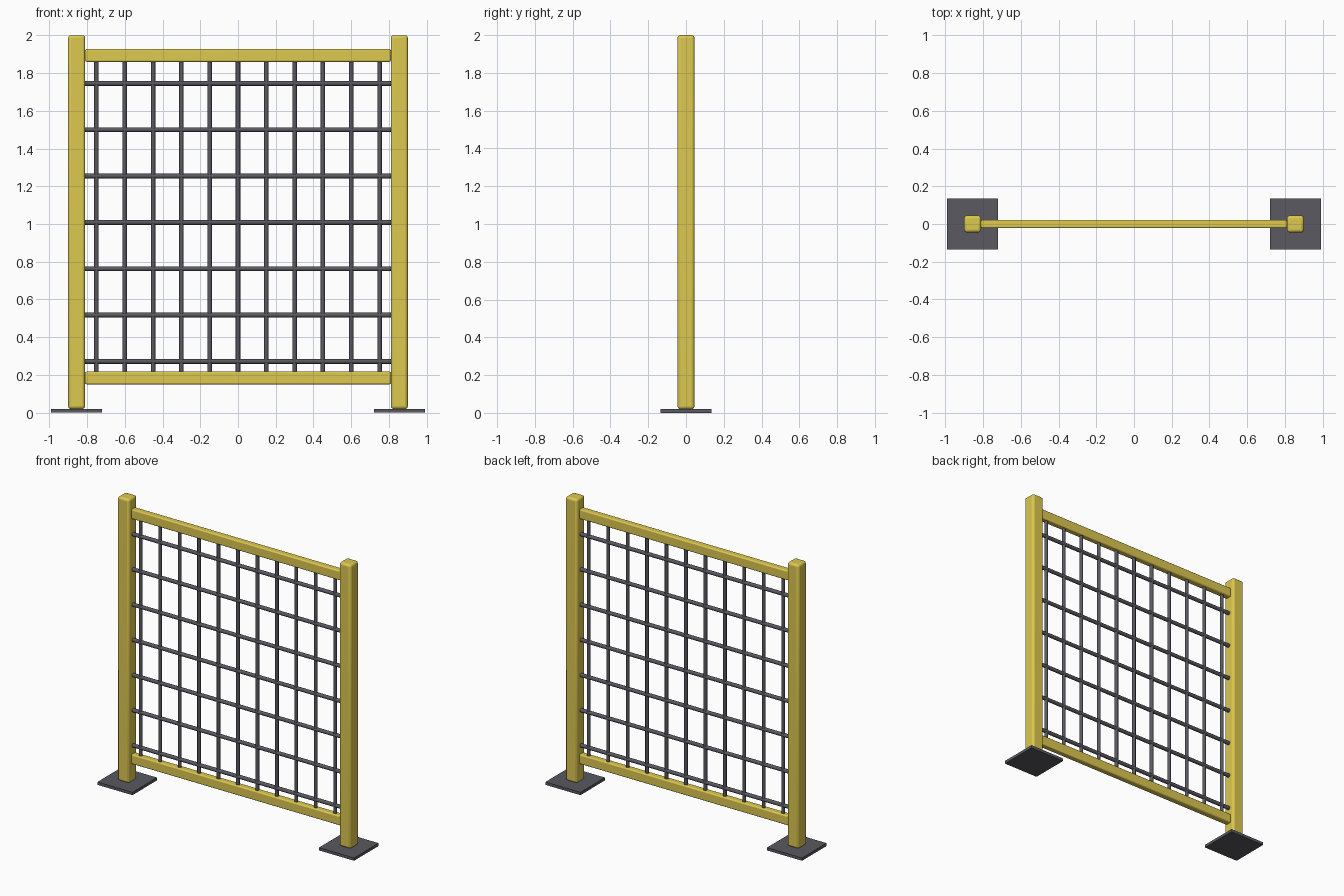
import bpy, math

if "Cube" in bpy.data.objects:
    bpy.data.objects.remove(bpy.data.objects["Cube"])


def material(name, color):
    m = bpy.data.materials.new(name)
    m.diffuse_color = color
    m.use_nodes = True
    m.node_tree.nodes["Principled BSDF"].inputs["Base Color"].default_value = m.diffuse_color
    return m


yellow = material("yellow_paint", (0.72, 0.58, 0.08, 1))
dark = material("dark_steel", (0.10, 0.10, 0.12, 1))


def finish(obj, name, mat):
    obj.name = name
    obj.data.materials.append(mat)
    bpy.ops.object.shade_smooth_by_angle(angle=math.radians(35))
    return obj


def box(name, center, size, mat, bevel=0.0):
    bpy.ops.mesh.primitive_cube_add(size=1, location=center)
    obj = bpy.context.object
    obj.scale = size
    bpy.ops.object.transform_apply(location=False, rotation=False, scale=True)
    if bevel:
        mod = obj.modifiers.new("rounded_edges", 'BEVEL')
        mod.width = bevel
        mod.segments = 3
    return finish(obj, name, mat)


def rod(name, center, radius, length, mat, horizontal=False):
    rot = (0, math.pi / 2, 0) if horizontal else (0, 0, 0)
    bpy.ops.mesh.primitive_cylinder_add(vertices=12, radius=radius, depth=length,
                                        location=center, rotation=rot)
    return finish(bpy.context.object, name, mat)


# Posts and their foot plates
for side, x in (("left", -0.855), ("right", 0.855)):
    box(f"{side}_post", (x, 0, 1.01), (0.09, 0.09, 1.98), yellow, 0.015)
    box(f"{side}_foot_plate", (x, 0, 0.01), (0.27, 0.27, 0.02), dark)

# Top and bottom rails
for end, z in (("top", 1.893), ("bottom", 0.184)):
    box(f"{end}_rail", (0, 0, z), (1.62, 0.045, 0.067), yellow, 0.008)

# Upright mesh bars between the rails
for i in range(11):
    rod(f"upright_bar_{i + 1}", (-0.75 + 0.15 * i, 0, 1.0385), 0.012, 1.66, dark)

# Cross bars between the posts
for i in range(7):
    rod(f"cross_bar_{i + 1}", (0, 0, 0.272 + 0.2455 * i), 0.013, 1.63, dark, True)
